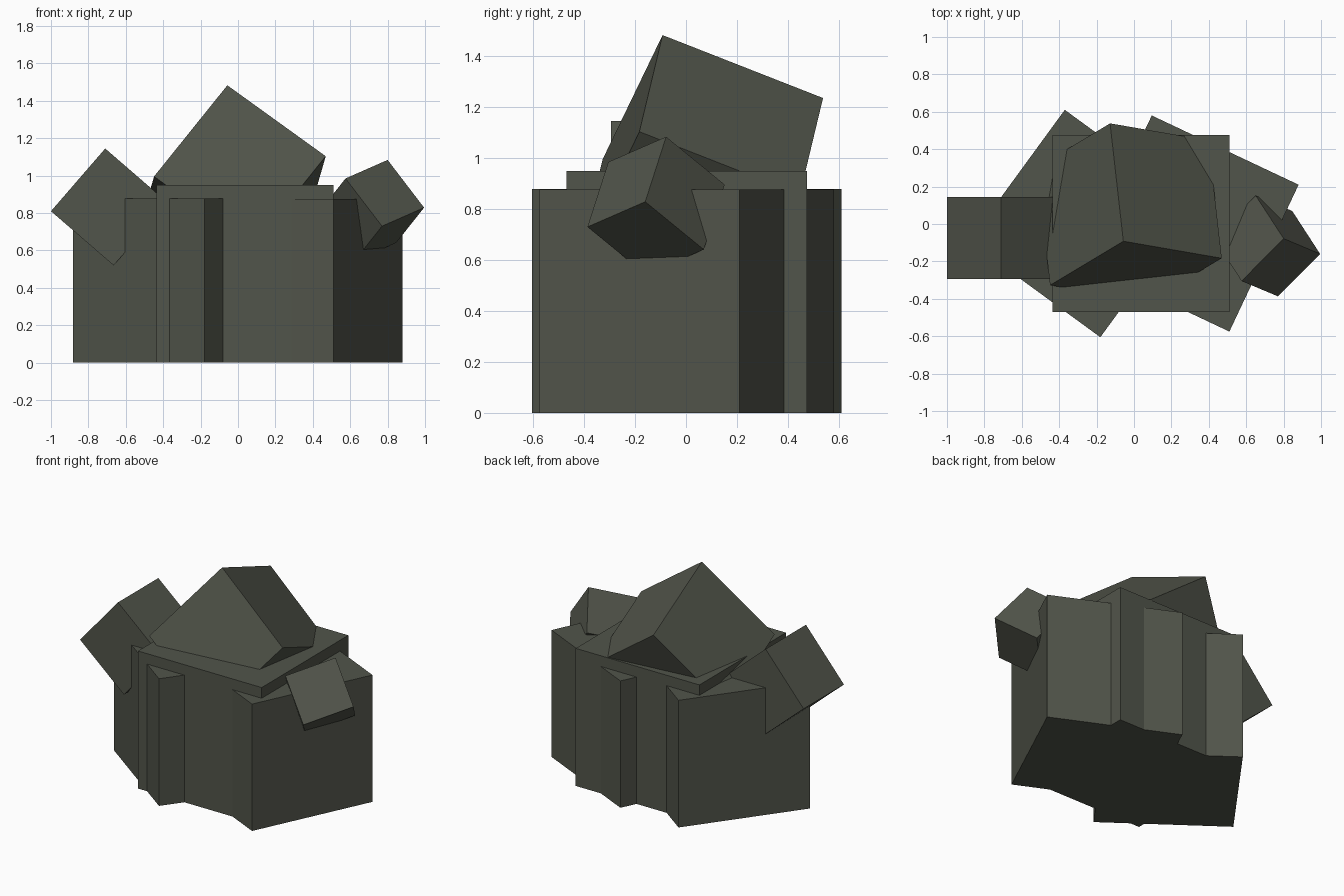
import bpy, bmesh, math
from mathutils import Matrix, Vector

if "Cube" in bpy.data.objects:
    bpy.data.objects.remove(bpy.data.objects["Cube"])

# one stone colour for the whole cluster
stone = bpy.data.materials.new("dark mossy stone")
stone.diffuse_color = (0.083, 0.090, 0.069, 1.0)
stone.use_nodes = True
stone.node_tree.nodes["Principled BSDF"].inputs["Base Color"].default_value = stone.diffuse_color


def block(name, centre, edges):
    """Box given by its centre and its three edge vectors."""
    a, b, c = (Vector(e) for e in edges)
    bm = bmesh.new()
    bmesh.ops.create_cube(bm, size=1)
    shape = Matrix((a, b, c)).transposed()
    for v in bm.verts:
        v.co = shape @ v.co
    bmesh.ops.recalc_face_normals(bm, faces=bm.faces)
    me = bpy.data.meshes.new(name)
    bm.to_mesh(me)
    bm.free()
    me.materials.append(stone)
    ob = bpy.data.objects.new(name, me)
    ob.location = centre
    bpy.context.collection.objects.link(ob)
    return ob


def standing_block(name, x, y, side, height, angle):
    """Upright block on the ground, turned about z."""
    c, s = side * math.cos(angle), side * math.sin(angle)
    return block(name, (x, y, height / 2), [(c, s, 0), (-s, c, 0), (0, 0, height)])


def corner_block(name, corner, e1, e2, depth):
    """Tilted block from its outer corner, two edges, and inward depth."""
    p, a, b = Vector(corner), Vector(e1), Vector(e2)
    c = a.cross(b).normalized() * depth
    return block(name, p + (a + b + c) / 2, [a, b, c])


# three upright base stones
standing_block("middle_base_stone", 0.0375, 0.0025, 0.945, 0.95, 0)
standing_block("left_base_stone", -0.275, 0.0025, 0.87, 0.878,
               math.atan2(0.095, 0.6075) + math.pi / 4)
standing_block("right_base_stone", 0.3025, 0.0025, 0.868, 0.876,
               math.atan2(0.2075, 0.5775) + math.pi / 4)

# small stone on the left, tipped about y
block("left_small_stone", (-0.6875, -0.075, 0.8325),
      [(0.29, 0, 0.335), (0.335, 0, -0.29), (0, 0.44, 0)])

# small stone on the right, tipped on all axes
corner_block("right_small_stone", (0.995, -0.16, 0.829),
             (-0.225, -0.227, -0.099), (-0.195, 0.082, 0.255), 0.332)

# large tipped stone on top
corner_block("top_stone", (-0.057, -0.092, 1.483),
             (-0.071, 0.63, -0.247), (0.526, -0.091, -0.379), 0.668)
